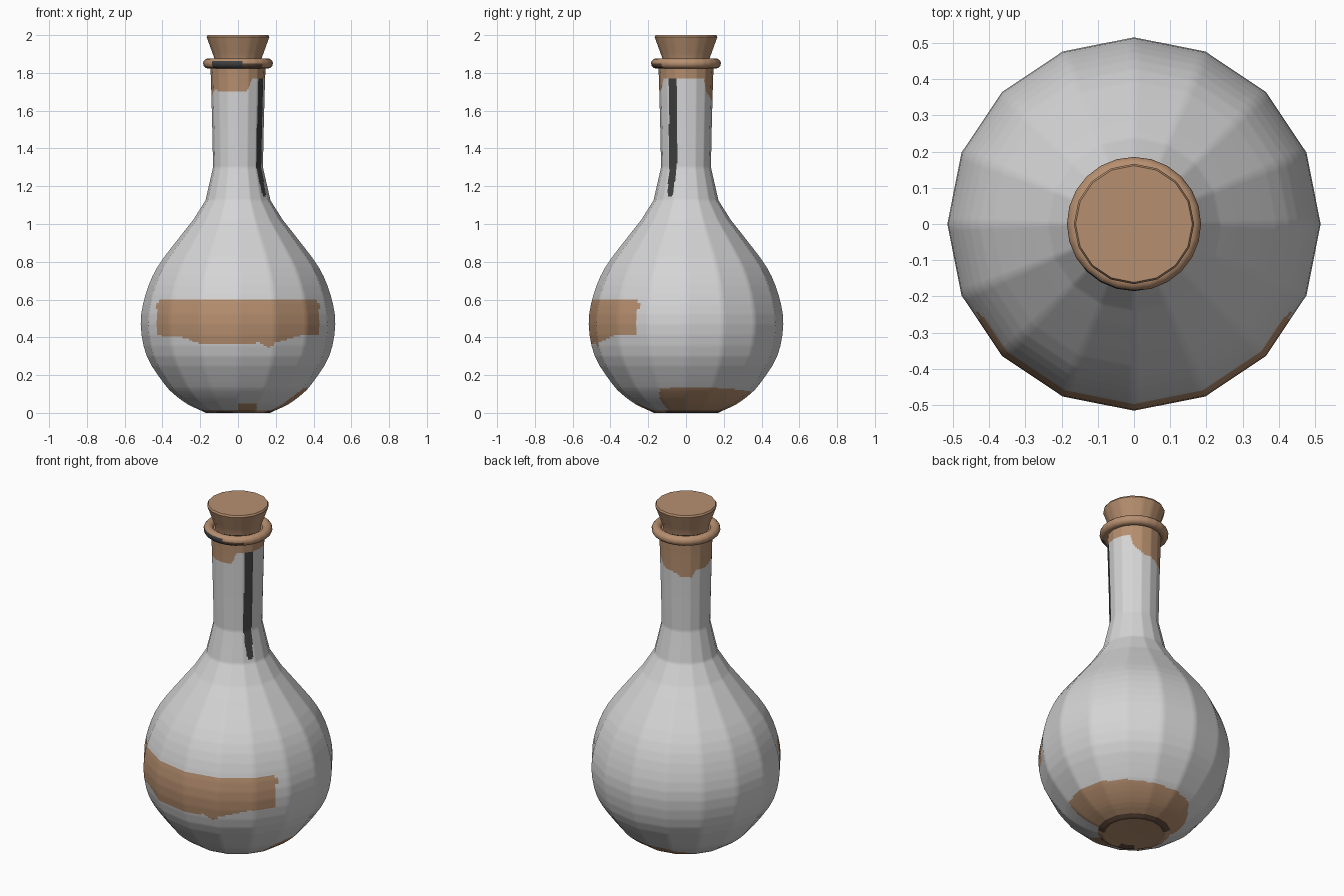
import bpy, bmesh
from math import sin, cos, pi, radians, degrees, atan2, ceil, hypot
from mathutils import Vector

default_cube = bpy.data.objects.get("Cube")
if default_cube:
    bpy.data.objects.remove(default_cube)


def make_material(name, colour):
    material = bpy.data.materials.new(name)
    material.use_nodes = True
    rgba = (*colour, 1)
    material.diffuse_color = rgba
    shader = material.node_tree.nodes["Principled BSDF"]
    shader.inputs["Base Color"].default_value = rgba
    shader.inputs["Roughness"].default_value = 0.8
    return material


GLASS, CORK, DARK, STAIN = range(4)
palette = [
    make_material("pale grey glass", (0.66, 0.66, 0.66)),
    make_material("cork brown", (0.47, 0.275, 0.16)),
    make_material("charcoal", (0.05, 0.05, 0.05)),
    make_material("dark brown stain", (0.12, 0.07, 0.045)),
]


def densify(profile, step):
    """Split long profile segments so painted areas get clean borders."""
    points = [profile[0]]
    for (r0, z0), (r1, z1) in zip(profile, profile[1:]):
        count = max(1, ceil(hypot(r1 - r0, z1 - z0) / step))
        for k in range(1, count + 1):
            t = k / count
            points.append((r0 + (r1 - r0) * t, z0 + (z1 - z0) * t))
    return points


def soften(profile, parts=3):
    """Round a profile with a curve through all its points."""
    knots = [Vector(p) for p in profile]
    knots = [knots[0]] + knots + [knots[-1]]
    points = []
    for a, b, c, d in zip(knots, knots[1:], knots[2:], knots[3:]):
        for k in range(parts):
            t = k / parts
            p = b + (c - a) * (t / 2) + (2 * a - 5 * b + 4 * c - d) * (t * t / 2) \
                + (3 * b - a - 3 * c + d) * (t ** 3 / 2)
            points.append(tuple(p))
    return points + [profile[-1]]


def lathe(name, profile, paint, sides=16, cuts=10, step=0.01):
    """Turn a profile into a faceted solid; each facet is cut into columns."""
    corners = [Vector((cos(2 * pi * k / sides), sin(2 * pi * k / sides))) for k in range(sides)]
    columns = []
    for k in range(sides):
        for c in range(cuts):
            columns.append(corners[k].lerp(corners[(k + 1) % sides], c / cuts))
    bm = bmesh.new()
    rows = [[bm.verts.new((d.x * r, d.y * r, z)) for d in columns]
            for r, z in densify(profile, step)]
    total = len(columns)
    for low, high in zip(rows, rows[1:]):
        for j in range(total):
            n = (j + 1) % total
            bm.faces.new((low[j], low[n], high[n], high[j]))
    bmesh.ops.remove_doubles(bm, verts=bm.verts, dist=0.00005)
    for face in bm.faces:
        centre = face.calc_center_median()
        face.material_index = paint(centre, degrees(atan2(centre.y, centre.x)))
    mesh = bpy.data.meshes.new(name)
    bm.to_mesh(mesh)
    bm.free()
    for material in palette:
        mesh.materials.append(material)
    obj = bpy.data.objects.new(name, mesh)
    bpy.context.collection.objects.link(obj)
    bpy.ops.object.select_all(action="DESELECT")
    obj.select_set(True)
    bpy.context.view_layer.objects.active = obj
    bpy.ops.object.shade_smooth_by_angle(angle=radians(35))


def blend(table, x):
    """Read a height off a short list of (position, height) pairs."""
    for (x0, h0), (x1, h1) in zip(table, table[1:]):
        if x <= x1:
            return h0 + (h1 - h0) * max(0, x - x0) / (x1 - x0)
    return table[-1][1]


# Borders of the label, the coating at the top of the neck and the foot splash
label_edge = [(-0.43, 0.41), (-0.3, 0.4), (-0.18, 0.36), (0.11, 0.37),
              (0.16, 0.345), (0.2, 0.37), (0.33, 0.41), (0.43, 0.41)]
collar_edge = [(-180, 1.67), (-150, 1.71), (-120, 1.7), (-70, 1.7), (-58, 1.77),
               (42, 1.77), (50, 1.7), (70, 1.66), (105, 1.645), (112, 1.625),
               (138, 1.62), (146, 1.66), (180, 1.67)]
splash_edge = [(-28, 0.06), (-22, 0.13), (15, 0.135), (60, 0.12), (105, 0.105),
               (125, 0.07), (150, 0.025)]


def paint_bottle(p, angle):
    radius = hypot(p.x, p.y)
    # Underside with a stained crescent
    if p.z < 0.012 and radius < 0.2:
        crescent = radius > 0.155 and -35 < angle < 135
        spot = radius > 0.13 and -130 < angle < -100
        edge = p.z > 0.006 and angle < -60
        return STAIN if crescent or spot or edge else CORK
    # Splash around the foot
    if -28 < angle < 150 and p.z < blend(splash_edge, angle):
        return CORK
    if p.y < 0 and 0 < p.x < 0.1 and p.z < 0.05:
        return CORK
    # Front label
    if p.y < 0 and abs(p.x) < 0.43 and blend(label_edge, p.x) < p.z < 0.6:
        corner = abs(p.x) > 0.42 and p.z > 0.585
        return GLASS if corner else CORK
    # Coated top of the neck
    if p.z > blend(collar_edge, angle):
        return CORK
    # Dark streak running down the neck
    if p.x > 0 and 1.14 < p.z < 1.765:
        middle = blend([(1.15, -0.085), (1.3, -0.068), (1.77, -0.071)], p.z)
        width = blend([(1.14, 0.011), (1.18, 0.016), (1.35, 0.021), (1.77, 0.02)], p.z)
        if abs(p.y - middle) < width:
            return DARK
    return GLASS


def paint_ring(p, angle):
    if hypot(p.x, p.y) > 0.16:
        if -140 < angle < -84 and p.z < 1.866:
            return DARK
        if -84 <= angle < -45 and p.z < 1.845:
            return STAIN
    return CORK


# Bottle: flat foot, round belly, sloping shoulder and long neck
foot = [(0, 0.004), (0.15, 0.002), (0.17, 0)]
belly = [(0.19, 0.01), (0.265, 0.045), (0.34, 0.1), (0.395, 0.16), (0.483, 0.3),
         (0.515, 0.47), (0.49, 0.625), (0.428, 0.77), (0.317, 0.92), (0.238, 1.02)]
neck = [(0.172, 1.125), (0.132, 1.3), (0.136, 1.5), (0.143, 1.76), (0.147, 1.85), (0.1, 1.86)]
lathe("bottle", foot + soften(belly) + neck, paint_bottle)

# Rounded ring around the mouth
ring_profile = [(0.158 + 0.027 * cos(k * pi / 6), 1.85 + 0.027 * sin(k * pi / 6))
                for k in range(13)]
lathe("mouth_ring", ring_profile, paint_ring, sides=24, cuts=4, step=1)

# Tapered stopper
stopper_profile = [(0, 1.83), (0.118, 1.83), (0.126, 1.88), (0.166, 1.99),
                   (0.161, 2), (0, 2)]
lathe("stopper", stopper_profile, lambda p, angle: CORK, cuts=4, step=0.03)
